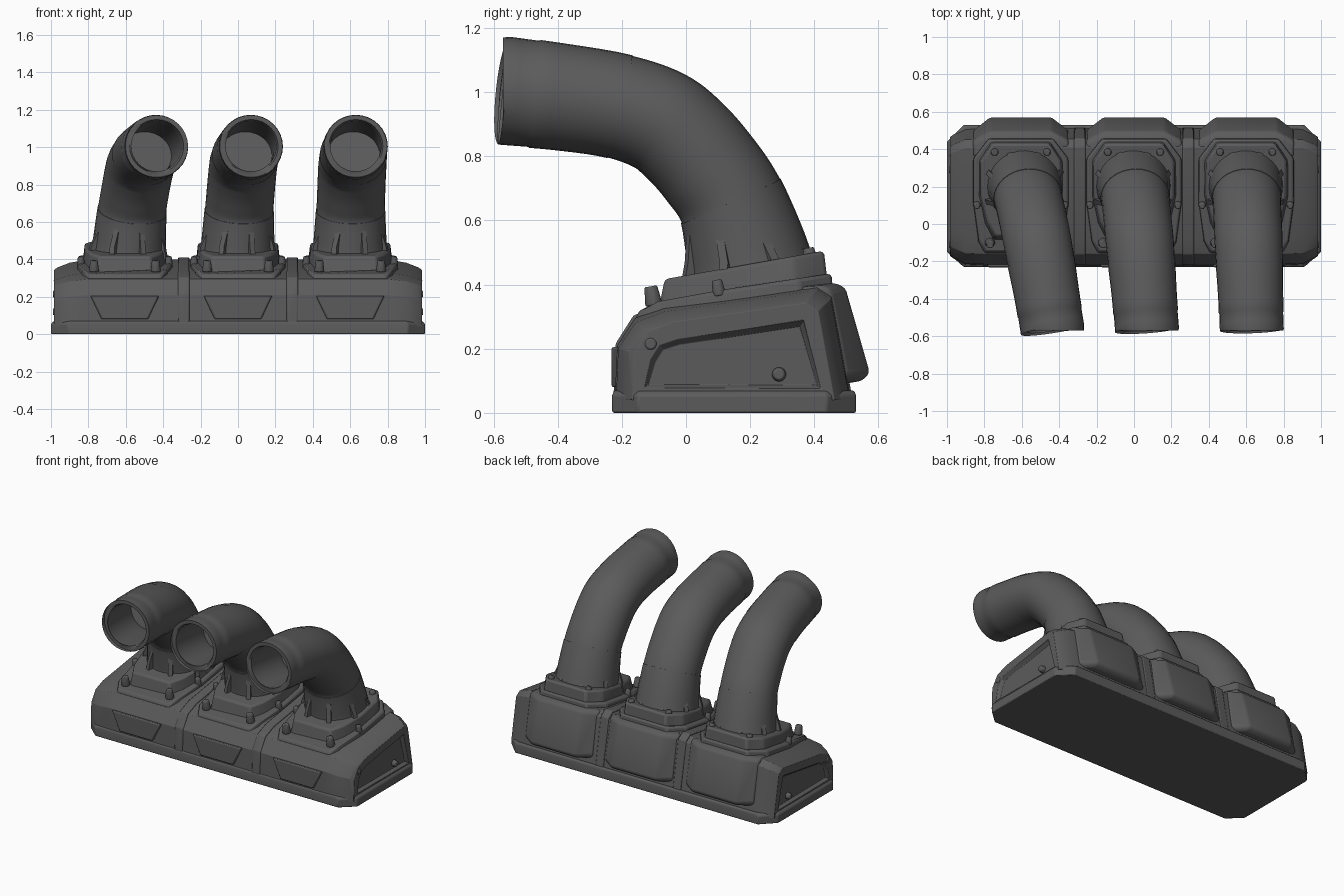
import bpy, bmesh, math
from mathutils import Vector

if "Cube" in bpy.data.objects:
    bpy.data.objects.remove(bpy.data.objects["Cube"])

metal = bpy.data.materials.new("dark_grey_metal")
metal.diffuse_color = (0.105, 0.105, 0.105, 1)
metal.use_nodes = True
metal.node_tree.nodes["Principled BSDF"].inputs["Base Color"].default_value = metal.diffuse_color


def finish(name, bm, bevel=0.0, angle=35):
    bmesh.ops.recalc_face_normals(bm, faces=bm.faces)
    me = bpy.data.meshes.new(name)
    bm.to_mesh(me)
    bm.free()
    me.materials.append(metal)
    ob = bpy.data.objects.new(name, me)
    bpy.context.collection.objects.link(ob)
    bpy.ops.object.select_all(action='DESELECT')
    ob.select_set(True)
    bpy.context.view_layer.objects.active = ob
    bpy.ops.object.shade_smooth_by_angle(angle=math.radians(angle))
    if bevel:
        mod = ob.modifiers.new("soft_edges", 'BEVEL')
        mod.width, mod.segments, mod.limit_method = bevel, 2, 'ANGLE'
        mod.angle_limit = math.radians(25)
    return ob


def loft(rings, cap_start=True, cap_end=True):
    bm = bmesh.new()
    vs = [[bm.verts.new(p) for p in r] for r in rings]
    n = len(vs[0])
    for a, b in zip(vs, vs[1:]):
        for i in range(n):
            j = (i + 1) % n
            bm.faces.new((a[i], a[j], b[j], b[i]))
    if cap_start:
        bm.faces.new(vs[0])
    if cap_end:
        bm.faces.new(vs[-1])
    return bm


def mirrored(half):
    """Mirror a half outline (x >= 0, listed front to back) around x = 0."""
    return half + [(-x, y) for x, y in reversed(half)]


def sloped_slab(name, cx, half, bottom, top, inset, bevel):
    """Plan outline extruded up to a sloping top; the top is drawn in slightly."""
    pts = mirrored(half)
    cy = sum(p[1] for p in pts) / len(pts)
    k = 1 - inset
    low = [(cx + x, y, bottom(y)) for x, y in pts]
    high = [(cx + x * k, cy + (y - cy) * k, top(cy + (y - cy) * k)) for x, y in pts]
    return finish(name, loft([low, high]), bevel)


def bolt(name, x, y, z, r=0.026, h=0.045, axis=(0, -0.17, 1)):
    bm = bmesh.new()
    bmesh.ops.create_cone(bm, cap_ends=True, segments=10, radius1=r, radius2=r * 0.75, depth=h)
    rot = Vector((0, 0, 1)).rotation_difference(Vector(axis)).to_matrix()
    bmesh.ops.rotate(bm, verts=bm.verts, matrix=rot)
    bmesh.ops.translate(bm, verts=bm.verts, vec=(x, y, z))
    finish(name, bm, 0.005)


# Base flange with chamfered corners
flange = mirrored([(0.91, -0.23), (1.0, -0.15), (1.0, 0.44), (0.91, 0.53)])
finish("base_flange", loft([[(x * s, 0.15 + (y - 0.15) * s, z) for x, y in flange]
                            for z, s in ((0, 1), (0.055, 1), (0.07, 0.985))]), 0.006)

# Main housing: side profile lofted along x, with recessed end panels
profile = [(-0.222, 0.04), (-0.215, 0.21), (-0.16, 0.295), (-0.07, 0.33),
           (0.41, 0.40), (0.455, 0.37), (0.515, 0.04)]
ends = ((-0.985, 0.86, 0.84), (-0.965, 0.90, 0.88), (-0.90, 0.99, 0.95), (-0.8, 1, 1),
        (0.8, 1, 1), (0.90, 0.99, 0.95), (0.965, 0.90, 0.88), (0.985, 0.86, 0.84))
bm = loft([[(x, 0.15 + (y - 0.15) * sy, 0.04 + (z - 0.04) * sz) for y, z in profile]
           for x, sy, sz in ends])
caps = [f for f in bm.faces if len(f.verts) == 7]
bmesh.ops.recalc_face_normals(bm, faces=bm.faces)
bmesh.ops.inset_individual(bm, faces=caps, thickness=0.055)
bmesh.ops.inset_individual(bm, faces=caps, thickness=0.018, depth=-0.022)
finish("housing", bm, 0.012, 30)

# Divider ribs between the three sections
for x in (-0.29, 0.29):
    finish("divider_rib", loft([[(x + d, 0.15 + (y - 0.15) * 1.012, z * 1.03)
                                 for y, z in profile] for d in (-0.03, 0.03)]), 0.006)

# End panel bolts
for s in (-1, 1):
    for y, z in ((-0.11, 0.215), (0.29, 0.12)):
        bolt("end_bolt", s * 0.975, y, z, 0.024, 0.03, (s, 0, 0))

# Pipe centreline stations: y, z, half width across, half height
path = [(0.215, 0.38, 0.197, 0.197), (0.19, 0.50, 0.192, 0.188), (0.14, 0.66, 0.183, 0.168),
        (0.07, 0.765, 0.182, 0.166), (-0.005, 0.85, 0.182, 0.166), (-0.085, 0.912, 0.182, 0.165),
        (-0.215, 0.957, 0.178, 0.163), (-0.39, 0.985, 0.172, 0.165), (-0.57, 1.005, 0.172, 0.17)]
LAST = len(path) - 1


def station(t):
    """Smooth (Catmull-Rom) point on the pipe path."""
    i = min(int(t), LAST - 1)
    u = t - i
    p = [Vector(path[min(max(i + k, 0), LAST)]) for k in (-1, 0, 1, 2)]
    return 0.5 * (2 * p[1] + (p[2] - p[0]) * u + (2 * p[0] - 5 * p[1] + 4 * p[2] - p[3]) * u * u
                  + (3 * p[1] - p[0] - 3 * p[2] + p[3]) * u ** 3)


def centre(t, x0, x1):
    s = station(t)
    k = min(max((0.215 - s[0]) / 0.785, 0), 1) ** 0.8
    return Vector((x0 + (x1 - x0) * k, s[0], s[1])), s[2], s[3]


def ring(t, x0, x1, scale=1.0, n=32):
    c, rx, rv = centre(t, x0, x1)
    tan = centre(min(t + 0.05, LAST), x0, x1)[0] - centre(max(t - 0.05, 0), x0, x1)[0]
    if t >= LAST:
        tan = Vector((0, -1, 0))
    tan.normalize()
    u = (Vector((1, 0, 0)) - tan * tan.x).normalized()
    v = tan.cross(u)
    return [c + (u * math.cos(a) * rx + v * math.sin(a) * rv) * scale
            for a in (2 * math.pi * i / n for i in range(n))]


def steps(a, b, n):
    return [a + (b - a) * i / n for i in range(n + 1)]


# Three intake sections: housing centre x, pipe start x, pipe mouth x
for cx, x0, x1 in ((-0.605, -0.59, -0.435), (0.0, -0.005, 0.07), (0.6, 0.597, 0.63)):

    # Bulged back cover
    back = [(0.36, 0.40), (0.465, 0.405), (0.497, 0.39), (0.573, 0.125), (0.55, 0.10), (0.36, 0.07)]
    finish("back_cover", loft([[(cx + w, 0.36 + (y - 0.36) * s, z * k) for y, z in back]
                               for w, s, k in ((-0.255, 0.66, 0.98), (-0.165, 1, 1),
                                               (0.165, 1, 1), (0.255, 0.66, 0.98))]), 0.012)

    # Front trapezoid plate
    plate = [(-0.13, 0.08), (0.13, 0.08), (0.19, 0.205), (-0.19, 0.205)]
    finish("front_plate", loft([[(cx + x * k, y, z) for x, z in plate]
                                for y, k in ((-0.20, 1), (-0.232, 0.93))]), 0.006)

    # Sloped mount and collar that carry the pipe
    sloped_slab("pipe_mount", cx,
                [(0.20, -0.165), (0.235, -0.10), (0.265, 0.12), (0.265, 0.36), (0.18, 0.47)],
                lambda y: 0.26, lambda y: min(0.355 + (y + 0.08) * 0.15, 0.378 + (y + 0.08) * 0.9),
                0.05, 0.012)
    sloped_slab("pipe_collar", cx,
                [(0.15, -0.09), (0.20, 0.0), (0.235, 0.15), (0.235, 0.35), (0.165, 0.455)],
                lambda y: 0.30, lambda y: 0.42 + (y + 0.05) * 0.178, 0.09, 0.012)

    # Bolts on the mount and collar
    for s in (-1, 1):
        bolt("mount_bolt", cx + s * 0.165, -0.105, 0.365, 0.028, 0.06)
        bolt("mount_side_bolt", cx + s * 0.235, 0.10, 0.39, 0.022, 0.05)
        bolt("collar_bolt", cx + s * 0.14, 0.385, 0.495, 0.024, 0.04)

    # Pipe foot, flared where it meets the collar
    finish("pipe_foot", loft([ring(t, x0, x1, 1.015 + 0.09 * max(0, 0.8 - t))
                              for t in steps(0, 2, 8)]))

    # Gusset ribs around the foot
    for i in range(8):
        a = math.radians(22.5 + 45 * i)
        d = Vector((math.cos(a), math.sin(a), 0))
        side = Vector((-d.y, d.x, 0)) * 0.014
        tri = [Vector((x0, 0.2, 0.40)) + d * 0.15, Vector((x0, 0.2, 0.40)) + d * 0.228,
               Vector((x0, 0.2, 0.47)) + d * 0.215,
               Vector((x0 + 0.01, 0.165, 0.58)) + d * 0.17]
        finish("foot_gusset", loft([[p + side * k for p in tri] for k in (-1, 1)]))

    # Curved elbow
    finish("pipe_elbow", loft([ring(t, x0, x1) for t in steps(1.9, 6.0, 28)]))

    # Straight mouth piece: outer skin, rounded lip and hollow bore
    outer = [ring(t, x0, x1, 1.012) for t in steps(5.95, 7.4, 6)]
    outer += [ring(t, x0, x1, 0.995) for t in (7.43, 7.7, 7.96)]
    lip = [ring(LAST, x0, x1, s) for s in (0.975, 0.84)]
    bore = [ring(t, x0, x1, 0.79) for t in reversed(steps(3.0, 7.9, 24))]
    mouth = loft(outer + lip + bore, cap_start=False)
    finish("pipe_mouth", mouth)
